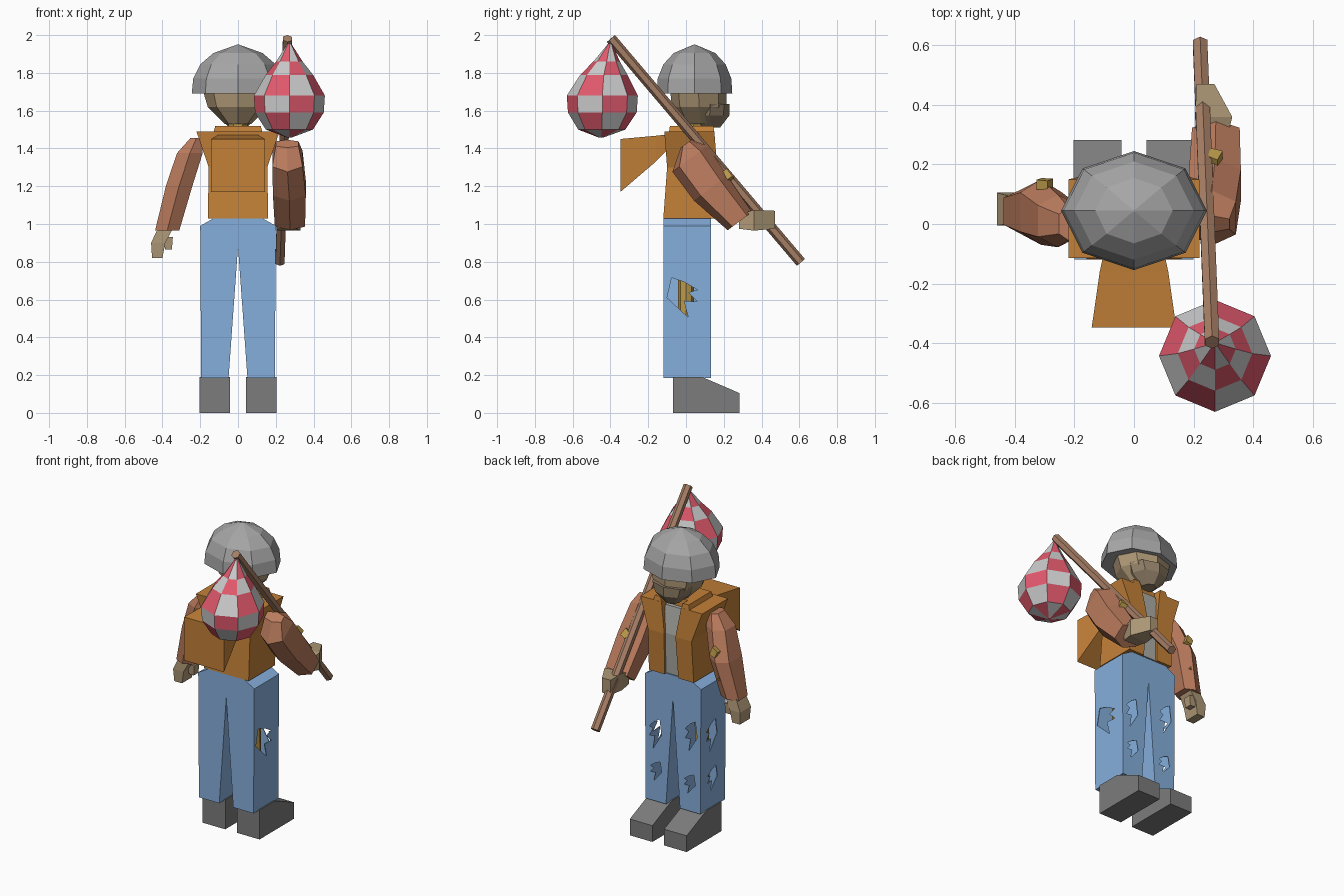
import bpy, bmesh, math
from mathutils import Vector

if "Cube" in bpy.data.objects:
    bpy.data.objects.remove(bpy.data.objects["Cube"])

X, Y, Z = Vector((1, 0, 0)), Vector((0, 1, 0)), Vector((0, 0, 1))


def material(name, rgb):
    m = bpy.data.materials.new(name)
    m.diffuse_color = (*rgb, 1)
    m.use_nodes = True
    m.node_tree.nodes["Principled BSDF"].inputs["Base Color"].default_value = m.diffuse_color
    return m


ORANGE = material("rust_cloth", (0.55, 0.22, 0.04))
SLEEVE = material("sleeve_cloth", (0.50, 0.20, 0.11))
DENIM = material("denim", (0.24, 0.43, 0.72))
SKIN = material("skin", (0.42, 0.31, 0.18))
BEARD = material("stubble", (0.29, 0.22, 0.14))
LEG = material("bare_leg", (0.50, 0.32, 0.07))
WOOD = material("wood", (0.38, 0.21, 0.13))
RED = material("red_cloth", (0.75, 0.10, 0.15))
WHITE = material("white_cloth", (0.68, 0.68, 0.68))
HAT = material("hat_wool", (0.38, 0.38, 0.38))
BOOT = material("boot_leather", (0.2, 0.2, 0.2))
SHIRT = material("shirt", (0.42, 0.42, 0.40))


def finish(name, bm, *mats):
    bmesh.ops.recalc_face_normals(bm, faces=bm.faces)
    me = bpy.data.meshes.new(name)
    bm.to_mesh(me)
    bm.free()
    for m in mats:
        me.materials.append(m)
    ob = bpy.data.objects.new(name, me)
    bpy.context.collection.objects.link(ob)
    return ob


def add_loft(bm, rings):
    vs = [[bm.verts.new(p) for p in r] for r in rings]
    n = len(vs[0])
    for row, (a, b) in enumerate(zip(vs, vs[1:])):
        for i in range(n):
            f = bm.faces.new((a[i], a[(i + 1) % n], b[(i + 1) % n], b[i]))
            f.material_index = (row + i) % 2
    bm.faces.new(vs[0][::-1])
    bm.faces.new(vs[-1])


def loft(name, rings, *mats):
    bm = bmesh.new()
    add_loft(bm, rings)
    if len(mats) == 1:
        for f in bm.faces:
            f.material_index = 0
    return finish(name, bm, *mats)


def rect(x0, x1, y0, y1, z):
    return [(x0, y0, z), (x1, y0, z), (x1, y1, z), (x0, y1, z)]


def oval(cx, cy, rx, ry, z, n=8):
    return [(cx + rx * math.cos(2 * math.pi * i / n),
             cy + ry * math.sin(2 * math.pi * i / n), z) for i in range(n)]


def hexagon(c, u, v, hu, hv):
    shape = [(1, .6), (0, 1), (-1, .6), (-1, -.6), (0, -1), (1, -.6)]
    return [Vector(c) + u * a * hu + v * b * hv for a, b in shape]


# Hat: faceted dome with an upright brim band
loft("hat", [oval(0, .045, rx, ry, z) for rx, ry, z in
             [(.245, .2, 1.69), (.237, .195, 1.77), (.2, .165, 1.845),
              (.13, .11, 1.905), (.004, .004, 1.95)]], HAT)

# Head, jaw and neck
loft("head", [oval(0, cy, rx, ry, z) for cy, rx, ry, z in
              [(.08, .07, .1, 1.53), (.07, .16, .145, 1.62), (.065, .19, .15, 1.72)]], SKIN)
loft("beard", [oval(0, cy, rx, ry, z) for cy, rx, ry, z in
               [(.13, .045, .05, 1.51), (.125, .115, .105, 1.575), (.13, .14, .1, 1.635)]], BEARD)
loft("neck", [oval(0, .04, .05, .05, z, 6) for z in (1.44, 1.57)], LEG)


# Open waistcoat: solid with a notch down the chest
def vest_ring(w, y0, y1, z, g):
    return [(g, y1, z), (w, y1, z), (w, y0, z), (-w, y0, z), (-w, y1, z),
            (-g, y1, z), (-g, y1 - .05, z), (g, y1 - .05, z)]


loft("waistcoat", [vest_ring(*r) for r in
                   [(.16, -.12, .15, 1.03, .05), (.155, -.1, .165, 1.3, .04),
                    (.22, -.115, .15, 1.49, .07)]], ORANGE)
loft("collar", [vest_ring(.13, -.09, .15, 1.485, .07),
                vest_ring(.12, -.085, .145, 1.52, .08)], ORANGE)
loft("shirt", [rect(-.06, .06, .06, y, z) for y, z in
               [(.135, 1.035), (.15, 1.3), (.125, 1.47)]], SHIRT)

# Flared flap on the back
loft("back_flap", [[(s * w, y, z) for s, w, y, z in
                    [(-1, w, y, z0), (1, w, y, z0), (1, w, y, z1), (-1, w, y, z1)]]
                   for w, y, z0, z1 in
                   [(.1, -.09, 1.4, 1.475), (.115, -.16, 1.33, 1.467), (.142, -.347, 1.17, 1.45)]], ORANGE)

# Hanging arm and hand
loft("hanging_sleeve", [hexagon((x, y, z), X, Y, hx, hy) for x, y, z, hx, hy in
                        [(-.375, .043, .965, .064, .075), (-.312, .04, 1.2, .07, .11),
                         (-.255, .01, 1.375, .068, .088), (-.22, .0, 1.455, .032, .055)]], SLEEVE)
bm = bmesh.new()
add_loft(bm, [rect(-.455, -.4, .0, .1, .82), rect(-.46, -.385, -.005, .105, .9),
              rect(-.425, -.345, .0, .095, .975)])
add_loft(bm, [rect(-.385, -.35, .05, .095, .865), rect(-.4, -.345, .045, .1, .93)])
for f in bm.faces:
    f.material_index = 0
finish("hanging_hand", bm, SKIN)

# Raised arm and the hand gripping the stick
V = Vector((0, .8, .6))
loft("raised_sleeve", [hexagon((x, y, z), X, V, hx, hv) for x, y, z, hx, hv in
                       [(.26, .0, 1.425, .06, .035), (.262, .02, 1.345, .08, .115),
                        (.272, .13, 1.19, .087, .11), (.275, .285, 1.015, .08, .08)]], SLEEVE)
loft("gripping_hand", [[(x0, y, z0), (x1, y, z0), (x1, y, z1), (x0, y, z1)]
                       for y, x0, x1, z0, z1 in
                       [(.28, .21, .31, .975, 1.05), (.36, .205, .33, .965, 1.075),
                        (.47, .21, .27, .975, 1.07)]], SKIN)

# Olive patches let into the sleeves
bm = bmesh.new()
for c, n in [((-.30, .148, 1.26), (0, 1, .15)), ((-.345, .122, 1.1), (-.3, 1, 0)),
             ((-.375, .03, 1.2), (-1, 0, .25)), ((.27, .235, 1.265), (0, .8, .6))]:
    n = Vector(n).normalized()
    u = n.cross(Z).normalized()
    v = n.cross(u)
    quad = [(-.028, -.01), (.01, -.035), (.028, .015), (-.01, .03)]
    add_loft(bm, [[Vector(c) + u * a + v * b + n * d for a, b in quad] for d in (-.03, .002)])
for f in bm.faces:
    f.material_index = 0
finish("sleeve_patches", bm, LEG)

# Trousers: hollow shell from the front outline
outline = [(-.195, .185), (-.2, .99), (-.13, 1.03), (.13, 1.03), (.2, .99),
           (.195, .185), (.05, .185), (0, .88), (-.05, .185)]
pants = loft("trousers", [[(x, y, z) for x, z in outline] for y in (-.12, .133)], DENIM)
shell = pants.modifiers.new("shell", 'SOLIDIFY')
shell.thickness, shell.offset = .008, -1

# Jagged rips cut in the front and the sides of the trousers
rip = [(-.5, .0), (-.35, .5), (.05, .4), (.5, .2), (.2, .13), (.5, -.1), (.05, -.08), (.2, -.5)]
bm = bmesh.new()
for axis, side, u0, z, w, h in [
        ('y', 1, -.13, .67, .085, .2), ('y', 1, -.12, .36, .08, .13),
        ('y', 1, .125, .62, .085, .2), ('y', 1, .12, .38, .08, .13),
        ('x', 1, -.02, .61, .16, .21),
        ('x', -1, .02, .65, .11, .2), ('x', -1, .01, .37, .1, .15)]:
    if axis == 'y':
        rings = [[(u0 + a * w, d, z + b * h) for a, b in rip] for d in (.1, .16)]
    else:
        rings = [[(side * d, u0 + a * w, z + b * h) for a, b in rip] for d in (.17, .24)]
    add_loft(bm, rings)
for f in bm.faces:
    f.material_index = 0
cutter = finish("rip_cutters", bm)
cutter.hide_render = True
cutter.display_type = 'WIRE'
cut = pants.modifiers.new("rips", 'BOOLEAN')
cut.operation, cut.solver, cut.object = 'DIFFERENCE', 'EXACT', cutter
bpy.context.view_layer.objects.active = pants
for m in ("shell", "rips"):
    bpy.ops.object.modifier_apply(modifier=m)
bpy.data.objects.remove(cutter)

# Bare legs inside the trousers, and boots
boot = [(-.07, 0), (-.07, .19), (.085, .19), (.283, .105), (.283, 0)]
for s, side in ((-1, "left"), (1, "right")):
    loft(side + "_leg", [oval(s * x, 0, .042, .042, z, 8) for x, z in
                         [(.12, .17), (.11, .9)]], LEG)
    loft(side + "_boot", [[(s * x, y, z) for y, z in boot] for x in (.042, .203)], BOOT)

# Stick over the shoulder
top, low = Vector((.262, -.397, 1.982)), Vector((.222, .608, .797))
d = (low - top).normalized()
u = d.cross(X).normalized()
w = d.cross(u)
loft("stick", [[c + .028 * (u * math.cos(a) + w * math.sin(a))
                for a in [i * math.pi / 3 for i in range(6)]] for c in (top, low)], WOOD)

# Checked bundle hanging from the stick
loft("bundle", [oval(.272, cy, r, r, z) for cy, r, z in
                [(-.45, .01, 1.457), (-.446, .125, 1.5), (-.443, .182, 1.59), (-.443, .188, 1.68),
                 (-.435, .125, 1.79), (-.42, .07, 1.86), (-.402, .01, 1.955)]], RED, WHITE)
